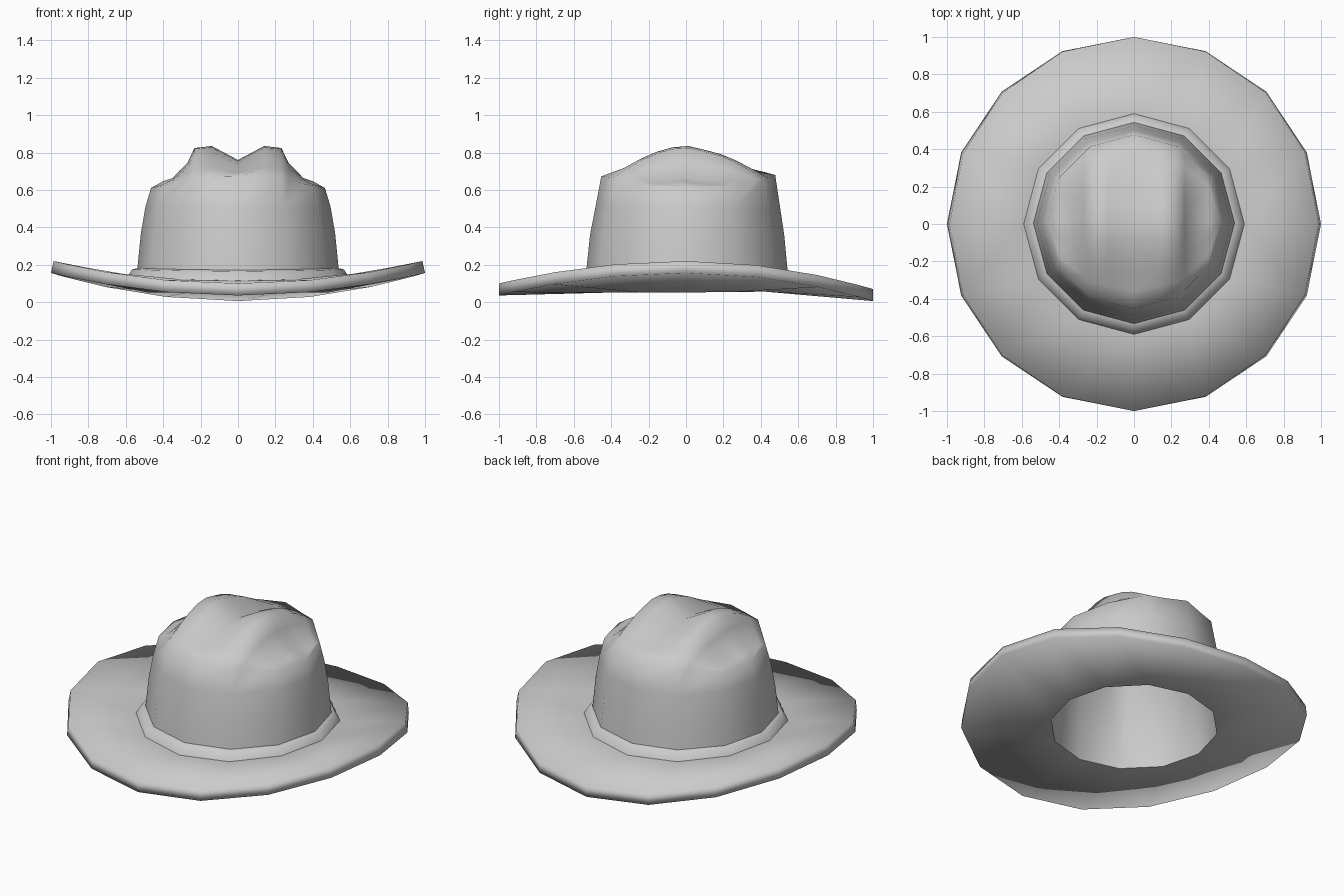
import bpy, bmesh
from math import atan2, cos, sin, tau, exp

cube = bpy.data.objects.get("Cube")
if cube:
    bpy.data.objects.remove(cube, do_unlink=True)

felt = bpy.data.materials.new("grey_felt")
felt.use_nodes = True
GREY = (0.6, 0.6, 0.6, 1)
felt.diffuse_color = GREY
felt.node_tree.nodes["Principled BSDF"].inputs["Base Color"].default_value = GREY

bm = bmesh.new()


def lerp(points, t):
    """Piecewise linear lookup."""
    for (a, fa), (b, fb) in zip(points, points[1:]):
        if t <= b:
            return fa + (fb - fa) * (max(t, a) - a) / (b - a)
    return points[-1][1]


def face(*verts):
    verts = list(dict.fromkeys(verts))
    if len(verts) > 2:
        bm.faces.new(verts)


def ring(n, radius, height, tuck=0.0, shift=0.0):
    """n-sided loop whose height follows the angle."""
    loop = []
    for i in range(n):
        a = tau * i / n
        r = radius - tuck * cos(a) ** 2
        loop.append(bm.verts.new((r * cos(a), r * sin(a) + shift, height(a))))
    return loop


def angle(loop, i):
    if i == 0 or i == len(loop):
        return tau if i else 0.0
    return atan2(loop[i].co.y, loop[i].co.x) % tau


def bridge(a, b):
    """Join two loops, also with different counts, by matching angles."""
    i = j = 0
    while i < len(a) or j < len(b):
        na = angle(a, i + 1) if i < len(a) else 9
        nb = angle(b, j + 1) if j < len(b) else 9
        step_a, step_b = na < nb + 0.05, nb < na + 0.05
        p, q = a[i % len(a)], b[j % len(b)]
        i, j = i + step_a, j + step_b
        face(p, a[i % len(a)], b[j % len(b)], q)


# Crown top: two ridges, a centre crease and a pinch on each side
ACROSS = [(0, .765), (.14, .84), (.2325, .835), (.27, .765), (.35, .68), (.465, .615)]
ALONG = [(-.455, .68), (-.19, .80), (-.02, .842), (.22, .79), (.48, .68)]
R = 0.465
CHORD = [(0, R), (R / 2, R * .866), (R * .866, R / 2), (R, 0)]


def crown_height(x, y):
    drop = 0.84 - lerp(ACROSS, abs(x))
    pinch = 0.02 * exp(-((abs(x) - .31) / .07) ** 2 - (y / .13) ** 2)
    corner = 0.045 * min(1, abs(x) / .2325) * (y / .4) ** 2
    return lerp(ALONG, y) - drop * (1 - (y / .48) ** 2) - pinch - corner


def crown_top(scale, lower, rows=10):
    """Build the top in strips along y and return its rim loop."""
    half = [0, .14, R / 2, .27, .35, R * .866, R]
    grid = []
    for x in [-h for h in half[:0:-1]] + half:
        reach = lerp(CHORD, abs(x))
        column = []
        for k in range(rows + 1):
            if reach < 1e-6 and column:
                column.append(column[0])
                continue
            y = reach * (2 * k / rows - 1) + 0.012
            z = crown_height(x, y) - lower
            column.append(bm.verts.new((x * scale, y * scale, z)))
        grid.append(column)
    for c, d in zip(grid, grid[1:]):
        for k in range(rows):
            face(c[k], d[k], d[k + 1], c[k + 1])
    rim = {v for c in grid for v in (c[0], c[-1])}
    return sorted(rim, key=lambda v: (atan2(v.co.y, v.co.x) + 0.05) % tau)


def brim_height(r, lower=0.0):
    """Brim curls up at the sides and dips to the front and back."""
    t = (r - 0.59) / 0.41

    def height(a):
        inner = 0.115 + 0.025 * cos(a) ** 2
        outer = 0.22 - (0.12 if sin(a) < 0 else 0.15) * sin(a) ** 2
        return inner + (outer - inner) * t - lower
    return height


def level(z):
    return lambda a: z + 0.01 * cos(a) ** 2


# Loops from the inside of the crown, under the brim, around and up again
hole = ring(12, 0.485, brim_height(0.49, 0.068))
band_foot = ring(12, 0.59, brim_height(0.59))
crown_base = ring(12, 0.538, level(0.172), shift=0.005)
loops = [
    crown_top(0.9, 0.05),
    hole,
    ring(16, 1.0, brim_height(1.0, 0.064)),
    ring(16, 1.0, brim_height(1.0), tuck=0.014),
    band_foot,
    ring(12, 0.567, level(0.165)),
    crown_base,
    ring(12, 0.519, level(0.36), shift=0.006),
    ring(12, 0.495, level(0.5), shift=0.009),
    crown_top(1.0, 0.0),
]
for a, b in zip(loops, loops[1:]):
    bridge(a, b)

bmesh.ops.recalc_face_normals(bm, faces=bm.faces)
for f in bm.faces:
    f.smooth = True
# Crisp edges at the head opening and around the band
for loop in (hole, band_foot, crown_base):
    for p, q in zip(loop, loop[1:] + loop[:1]):
        edge = bm.edges.get((p, q))
        if edge:
            edge.smooth = False

mesh = bpy.data.meshes.new("hat")
bm.to_mesh(mesh)
bm.free()
mesh.materials.append(felt)
hat = bpy.data.objects.new("hat", mesh)
bpy.context.collection.objects.link(hat)
